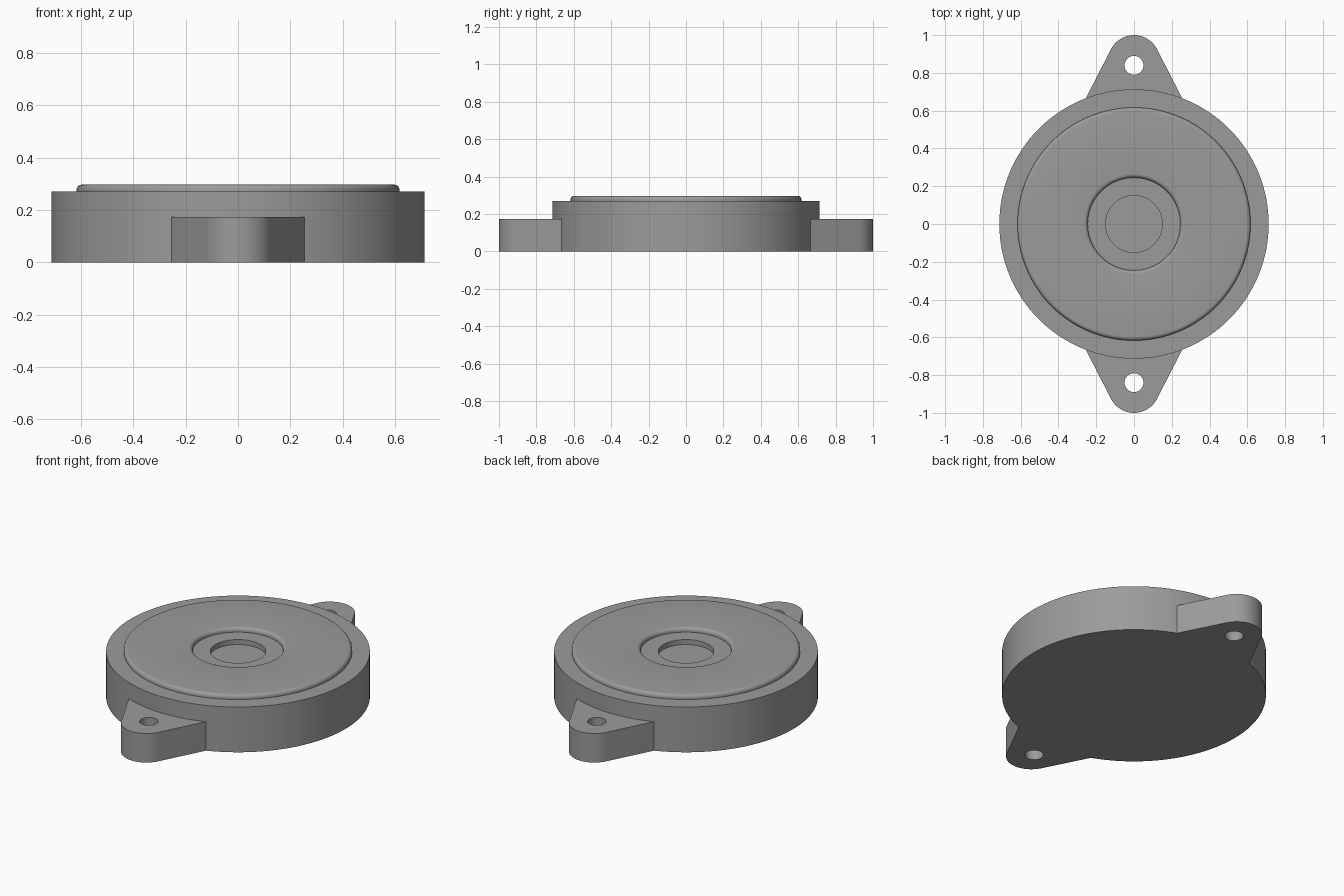
import bpy, bmesh
from math import sin, cos, pi, radians, asin, atan2
from mathutils import Vector

cube = bpy.data.objects.get("Cube")
if cube:
    bpy.data.objects.remove(cube, do_unlink=True)

grey = bpy.data.materials.new("plain grey")
grey.use_nodes = True
COLOUR = (0.33, 0.33, 0.33, 1)
grey.diffuse_color = COLOUR
grey.node_tree.nodes["Principled BSDF"].inputs["Base Color"].default_value = COLOUR

BODY_R, BODY_H = 0.713, 0.27
TOP_H, FILLET = 0.297, 0.02


def arc(cx, cy, r, start, end, steps):
    """Points along a circular arc, angles in radians."""
    angles = [start + (end - start) * i / steps for i in range(steps + 1)]
    return [(cx + r * cos(a), cy + r * sin(a)) for a in angles]


def finish(bm, name):
    bmesh.ops.recalc_face_normals(bm, faces=bm.faces)
    mesh = bpy.data.meshes.new(name)
    bm.to_mesh(mesh)
    bm.free()
    mesh.materials.append(grey)
    obj = bpy.data.objects.new(name, mesh)
    bpy.context.collection.objects.link(obj)
    bpy.ops.object.select_all(action='DESELECT')
    obj.select_set(True)
    bpy.context.view_layer.objects.active = obj
    bpy.ops.object.shade_smooth_by_angle(angle=radians(35))
    return obj


def lathe(name, profile, segments=128):
    bm = bmesh.new()
    verts = [bm.verts.new((r, 0, z)) for r, z in profile]
    edges = [bm.edges.new(pair) for pair in zip(verts, verts[1:])]
    bmesh.ops.spin(bm, geom=verts + edges, cent=(0, 0, 0), axis=(0, 0, 1),
                   angle=2 * pi, steps=segments)
    bmesh.ops.remove_doubles(bm, verts=bm.verts, dist=0.0001)
    return finish(bm, name)


def mounting_ear(name, side):
    bm = bmesh.new()
    # Rounded tip, straight flanks, and a root that follows the round body
    half_width, tip_r = 0.255, 0.137
    root = asin(half_width / BODY_R)
    tip = atan2(0.46, 0.887)
    outline = arc(0, 1 - tip_r, tip_r, tip, pi - tip, 24)
    outline += arc(0, 0, BODY_R, pi / 2 + root, pi / 2 - root, 16)
    hole = arc(0, 0.84, 0.05, 0, 2 * pi, 32)[:-1]
    edges = []
    for loop in (outline, hole):
        verts = [bm.verts.new((x * side, y * side, 0)) for x, y in loop]
        edges += [bm.edges.new((v, verts[i - 1])) for i, v in enumerate(verts)]
    bmesh.ops.triangle_fill(bm, edges=edges, use_beauty=True, normal=(0, 0, 1))
    raised = bmesh.ops.extrude_face_region(bm, geom=bm.faces[:], use_keep_orig=True)
    top = [v for v in raised["geom"] if isinstance(v, bmesh.types.BMVert)]
    bmesh.ops.translate(bm, verts=top, vec=Vector((0, 0, 0.173)))
    return finish(bm, name)


# Round housing: flat base, outer step, raised rounded plate, stepped centre recess
outer_r, inner_r = 0.617, 0.245
profile = [(0, 0), (BODY_R, 0), (BODY_R, BODY_H), (outer_r, BODY_H)]
profile += arc(outer_r - FILLET, TOP_H - FILLET, FILLET, 0, pi / 2, 6)
profile += arc(inner_r + FILLET, TOP_H - FILLET, FILLET, pi / 2, pi, 6)
profile += [(inner_r, BODY_H), (0.15, BODY_H), (0.15, 0.24), (0, 0.24)]
lathe("round_housing", profile)

# Two drilled ears, front and back
mounting_ear("back_mounting_ear", 1)
mounting_ear("front_mounting_ear", -1)
